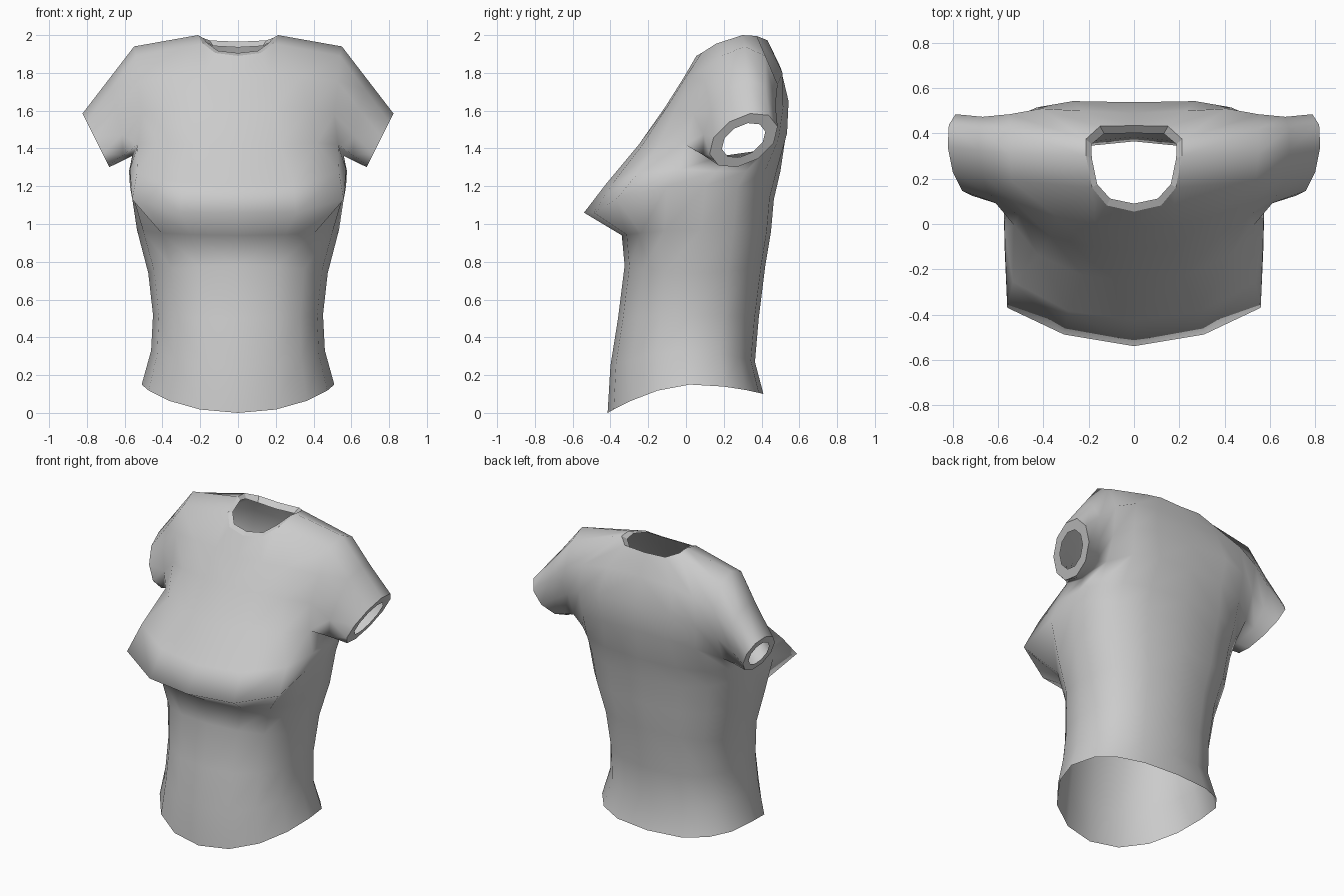
import bpy, bmesh, math
from mathutils import Vector

if "Cube" in bpy.data.objects:
    bpy.data.objects.remove(bpy.data.objects["Cube"])

grey = bpy.data.materials.new("cloth_grey")
grey.diffuse_color = (0.6, 0.6, 0.6, 1)
grey.use_nodes = True
grey.node_tree.nodes["Principled BSDF"].inputs["Base Color"].default_value = grey.diffuse_color


def make_object(name, verts, faces, smooth=True):
    """Half mesh on +x, mirrored across x = 0."""
    me = bpy.data.meshes.new(name)
    me.from_pydata([tuple(v) for v in verts], [], faces)
    bm = bmesh.new()
    bm.from_mesh(me)
    for f in bm.faces:
        f.smooth = smooth
    bm.to_mesh(me)
    bm.free()
    me.materials.append(grey)
    ob = bpy.data.objects.new(name, me)
    bpy.context.collection.objects.link(ob)
    mod = ob.modifiers.new("mirror", 'MIRROR')
    mod.use_clip = True
    mod.merge_threshold = 0.001
    return ob


verts, faces = [], []


def add(points):
    start = len(verts)
    verts.extend(Vector(p) for p in points)
    return list(range(start, len(verts)))


def bridge(a, b, closed=False):
    n = len(a)
    for i in range(n if closed else n - 1):
        j = (i + 1) % n
        faces.append((a[i], a[j], b[j], b[i]))


def section(zf, zs, zb, w, f, b, ys, p):
    """Half ring of nine points from front centre round to back centre."""
    pts = []
    for i in range(9):
        t = math.pi * i / 8
        c, s = abs(math.cos(t)), math.sin(t)
        if i == 4:
            c = 0.0
        front = i < 4
        q = p if front else 0.8
        ye, ze = (f, zf) if front else (b, zb)
        x = 0 if i in (0, 8) else w * s ** q
        pts.append((x, ys + (ye - ys) * c ** q, zs + (ze - zs) * c ** 1.6))
    return pts


# Torso rings from hem to just under the arms:
# z front, z side, z back, half width, y front, y back, y side, squareness
rings = [
    (0.00, 0.15, 0.10, 0.51, -0.415, 0.41, 0.02, 0.97),
    (0.25, 0.33, 0.27, 0.46, -0.40, 0.365, 0.02, 0.92),
    (0.50, 0.52, 0.50, 0.45, -0.36, 0.385, 0.03, 0.90),
    (0.78, 0.74, 0.78, 0.475, -0.325, 0.42, 0.05, 0.88),
    (0.94, 0.97, 0.96, 0.535, -0.34, 0.45, 0.08, 0.80),
    (1.06, 1.20, 1.13, 0.57, -0.54, 0.465, 0.10, 0.45),
    (1.21, 1.28, 1.28, 0.577, -0.425, 0.50, 0.16, 0.45),
]
sections = [section(*r) for r in rings]
# Bust ridge with a clear corner at each side
sections[5][1:4] = [(0.31, -0.488, 1.06), (0.56, -0.37, 1.13), (0.572, -0.10, 1.20)]
sections[6][1:4] = [(0.29, -0.385, 1.22), (0.535, -0.255, 1.27), (0.572, -0.03, 1.29)]
rows = [add(s) for s in sections]

# Armpit row
row_a = add([(0, -0.25, 1.42), (0.22, -0.23, 1.42), (0.42, -0.14, 1.43), (0.53, -0.005, 1.42),
             (0.56, 0.19, 1.36), (0.55, 0.40, 1.39), (0.42, 0.49, 1.45), (0.24, 0.535, 1.48),
             (0, 0.53, 1.48)])
rows.append(row_a)
for a, b in zip(rows, rows[1:]):
    bridge(a, b)

# Front chest panels and back panels above the armpits
front_b = add([(0, -0.11, 1.62), (0.19, -0.10, 1.62), (0.37, -0.055, 1.61), (0.51, 0.04, 1.58)])
front_c = add([(0, -0.015, 1.77), (0.17, 0.0, 1.78), (0.34, 0.03, 1.78), (0.53, 0.10, 1.75)])
front_d = add([(0, 0.055, 1.89), (0.12, 0.082, 1.905), (0.185, 0.16, 1.955), (0.54, 0.19, 1.89)])
back_b = add([(0.55, 0.46, 1.55), (0.43, 0.515, 1.62), (0.27, 0.543, 1.65), (0, 0.538, 1.65)])
back_c = add([(0.55, 0.485, 1.74), (0.41, 0.51, 1.80), (0.23, 0.50, 1.83), (0, 0.49, 1.83)])
back_d = add([(0.55, 0.42, 1.89), (0.213, 0.375, 1.995), (0.15, 0.432, 1.972), (0, 0.435, 1.965)])
neck_side, tip = add([(0.212, 0.30, 2.0), (0.55, 0.31, 1.94)])
for a, b in ((row_a[:4], front_b), (front_b, front_c), (front_c, front_d),
             (row_a[5:], back_b), (back_b, back_c), (back_c, back_d)):
    bridge(a, b)
faces.append((front_d[2], front_d[3], tip, neck_side))
faces.append((neck_side, tip, back_d[0], back_d[1]))

# Short sleeve, from the armhole to a slanted oval opening
armhole = [row_a[4], row_a[3], front_b[3], front_c[3], front_d[3], tip,
           back_d[0], back_c[0], back_b[0], row_a[5]]
centre = Vector((0.752, 0.305, 1.443))


def cuff_ring(scale):
    """Oval leaning slightly back at the top."""
    pts = []
    for i in range(10):
        t = 2 * math.pi * i / 10
        c, s = math.cos(t), math.sin(t)
        h = -0.142 * c - 0.03 * s
        pts.append(centre + scale * Vector((0.5 * h, -0.178 * s - 0.035 * c, h)))
    return pts


end = cuff_ring(1)
mid = add([verts[a].lerp(e, 0.5) + Vector((0, 0.012 * math.sin(2 * math.pi * i / 10), 0))
           for i, (a, e) in enumerate(zip(armhole, end))])
cuff = add(end)
bridge(armhole, mid, True)
bridge(mid, cuff, True)

neck = [verts[i].copy() for i in front_d[:3] + [neck_side] + back_d[1:]]


def outward(ob):
    bm = bmesh.new()
    bm.from_mesh(ob.data)
    bmesh.ops.recalc_face_normals(bm, faces=bm.faces)
    # The front centre face decides which way is out
    f = min(bm.faces, key=lambda q: q.calc_center_median().y)
    if f.normal.y > 0:
        bmesh.ops.reverse_faces(bm, faces=bm.faces)
    bm.to_mesh(ob.data)
    bm.free()


outward(make_object("shirt_body", verts, faces))

# Flat bands around the sleeve openings
inner = cuff_ring(0.64)
n = len(end)
make_object("sleeve_band", end + inner,
            [(i, n + i, n + (i + 1) % n, (i + 1) % n) for i in range(n)], False)

# Band turned into the neck opening
inner = []
for v in neck:
    k = (v.y - 0.055) / 0.38
    inner.append(Vector((v.x * 0.88, 0.25 + (v.y - 0.25) * 0.82, v.z + 0.015 - 0.045 * k)))
m = len(neck)
make_object("neck_band", neck + inner,
            [(i, i + 1, m + i + 1, m + i) for i in range(m - 1)], False)
